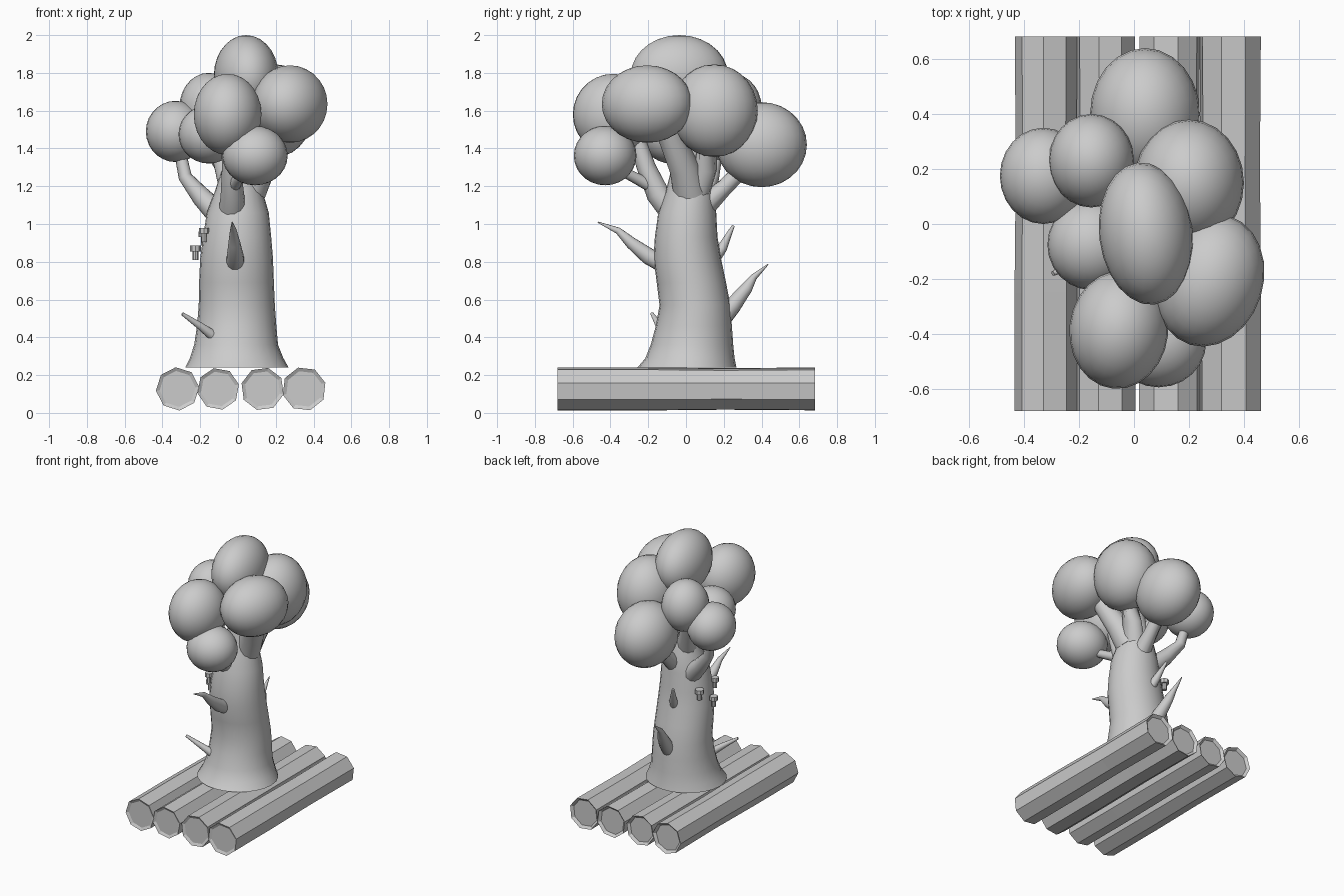
import bpy, bmesh, math
from mathutils import Vector, Matrix

if "Cube" in bpy.data.objects:
    bpy.data.objects.remove(bpy.data.objects["Cube"])


def make_object(name, bm, smooth):
    bmesh.ops.recalc_face_normals(bm, faces=bm.faces)
    for f in bm.faces:
        f.smooth = smooth and len(f.verts) <= 4
    mesh = bpy.data.meshes.new(name)
    bm.to_mesh(mesh)
    bm.free()
    ob = bpy.data.objects.new(name, mesh)
    bpy.context.collection.objects.link(ob)
    return ob


def loft(name, rings, smooth=True):
    """Skin a list of closed point rings and cap both ends."""
    bm = bmesh.new()
    loops = [[bm.verts.new(p) for p in ring] for ring in rings]
    n = len(loops[0])
    for a, b in zip(loops, loops[1:]):
        for i in range(n):
            j = (i + 1) % n
            bm.faces.new((a[i], a[j], b[j], b[i]))
    bm.faces.new(loops[0])
    bm.faces.new(loops[-1])
    return make_object(name, bm, smooth)


def limb(name, path, sides=12):
    """Tapered tube through (x, y, z, radius) points."""
    pts = [Vector(p[:3]) for p in path]
    rings = []
    for i, p in enumerate(pts):
        d = pts[min(i + 1, len(pts) - 1)] - pts[max(i - 1, 0)]
        u = d.cross(Vector((0.3, 0.2, 1))).normalized()
        v = d.normalized().cross(u)
        angles = [2 * math.pi * k / sides for k in range(sides)]
        rings.append([p + (u * math.cos(a) + v * math.sin(a)) * path[i][3] for a in angles])
    return loft(name, rings)


# Raft of four octagonal logs with recessed ends
for i, (x, turn, r) in enumerate([(-0.32, 5, .115), (-0.105, 12, .112),
                                  (0.13, 30, .115), (0.35, 16, .117)]):
    rings = []
    for y, s in [(-.67, .83), (-.68, 1), (-.25, 1), (.2, .96), (.682, .99), (.665, .83)]:
        rings.append([(x + r * s * math.cos(math.radians(turn + 45 * k)), y,
                       .127 + r * s * math.sin(math.radians(turn + 45 * k)))
                      for k in range(8)])
    loft(f"log_{i + 1}", rings, smooth=False)

# Trunk: x min, x max, y min, y max, z
trunk = [(-.28, .268, -.257, .267, .24), (-.255, .24, -.215, .257, .29),
         (-.232, .212, -.187, .25, .36), (-.217, .203, -.16, .243, .46),
         (-.208, .195, -.14, .235, .57), (-.206, .19, -.155, .212, .69),
         (-.20, .185, -.172, .185, .82), (-.185, .176, -.165, .167, .93),
         (-.165, .163, -.147, .16, 1.06), (-.12, .128, -.105, .145, 1.18),
         (-.08, .095, -.075, .11, 1.3), (-.05, .08, -.06, .08, 1.45),
         (-.02, .08, -.05, .05, 1.65)]
N = 24
loft("trunk", [[((a + b) / 2 + (b - a) / 2 * math.cos(2 * math.pi * k / N),
                 (c + d) / 2 + (d - c) / 2 * math.sin(2 * math.pi * k / N), z)
                for k in range(N)] for a, b, c, d, z in trunk])

# Branches reaching into the crown
limb("front_branch", [(-.03, -.06, 1.06, .075), (-.03, -.15, 1.16, .062),
                      (-.035, -.21, 1.3, .05), (-.045, -.28, 1.5, .045)])
limb("front_twig", [(-.03, -.15, 1.18, .035), (0, -.26, 1.24, .03), (.06, -.36, 1.29, .025)])
limb("right_branch", [(.06, .02, 1.17, .09), (.12, -.01, 1.3, .08), (.22, -.12, 1.55, .06)])
limb("left_branch", [(-.1, .07, 1.05, .065), (-.19, .1, 1.14, .053),
                     (-.28, .14, 1.25, .036), (-.315, .17, 1.42, .03)])
limb("back_branch", [(.02, .08, 1.08, .065), (.03, .2, 1.19, .045), (.04, .35, 1.34, .04)])
limb("back_right_branch", [(.05, .05, 1.18, .08), (.1, .1, 1.3, .065), (.17, .13, 1.5, .055)])
limb("back_left_branch", [(-.03, .04, 1.2, .075), (-.08, .1, 1.34, .055), (-.15, .18, 1.55, .045)])

# Bare spikes on the trunk
limb("front_spike", [(-.015, -.12, .79, .05), (-.015, -.2, .83, .045), (-.02, -.29, .9, .032),
                     (-.025, -.36, .965, .018), (-.03, -.467, 1.01, .003)])
limb("back_spike", [(.0, .17, .48, .055), (-.01, .25, .57, .045), (-.03, .32, .66, .033),
                    (-.045, .36, .72, .018), (-.05, .435, .787, .003)])
limb("back_thorn", [(-.01, .13, .79, .035), (-.03, .19, .87, .027), (-.07, .25, .99, .008)])
limb("left_stub", [(-.12, -.1, .40, .03), (-.2, -.14, .46, .02), (-.295, -.18, .525, .009)])

# Crown: centre, radii, tilt about z
crown = [((.043, -.035, 1.785), (.17, .26, .215), .12),
         ((.275, -.205, 1.635), (.195, .245, .205), -.3),
         ((-.055, -.385, 1.58), (.18, .215, .215), -.1),
         ((.09, -.428, 1.362), (.173, .166, .157), 0),
         ((-.155, -.075, 1.475), (.16, .165, .155), 0),
         ((-.155, .23, 1.62), (.155, .17, .18), 0),
         ((-.33, .175, 1.49), (.158, .175, .162), 0),
         ((.2, .15, 1.6), (.2, .23, .245), 0),
         ((.04, .4, 1.42), (.2, .24, .225), 0)]
for i, (c, r, tilt) in enumerate(crown):
    bm = bmesh.new()
    m = Matrix.Translation(c) @ Matrix.Rotation(tilt, 4, 'Z') @ Matrix.Diagonal((*r, 1))
    bmesh.ops.create_uvsphere(bm, u_segments=24, v_segments=14, radius=1, matrix=m)
    make_object(f"leaf_clump_{i + 1}", bm, True)

# Little bracket mushrooms on the left of the trunk
for i, (x, y, z, r) in enumerate([(-.225, .0, .855, .028), (-.18, -.08, .95, .026),
                                  (-.18, .1, .93, .03)]):
    for part, radius, h, dz in [("cap", r, .03, .015), ("stem", r * .55, .05, -.02)]:
        bm = bmesh.new()
        bmesh.ops.create_cone(bm, cap_ends=True, segments=8, radius1=radius, radius2=radius,
                              depth=h, matrix=Matrix.Translation((x, y, z + dz)))
        make_object(f"mushroom_{part}_{i + 1}", bm, False)
